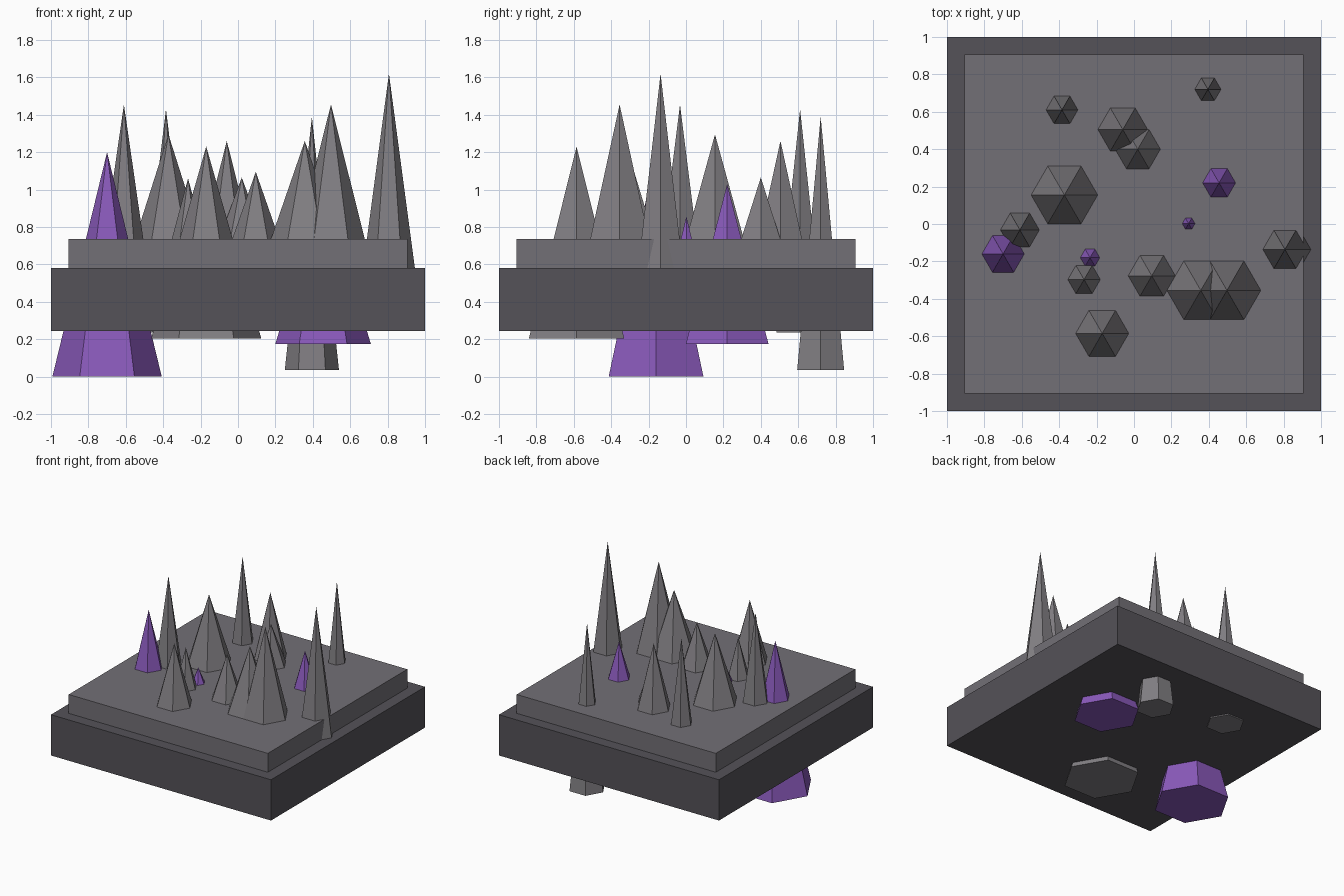
import bpy
from math import pi

if "Cube" in bpy.data.objects:
    bpy.data.objects.remove(bpy.data.objects["Cube"])


def material(name, rgb):
    m = bpy.data.materials.new(name)
    m.diffuse_color = (*rgb, 1)
    m.use_nodes = True
    m.node_tree.nodes["Principled BSDF"].inputs["Base Color"].default_value = m.diffuse_color
    return m


STONE = material("stone", (0.22, 0.21, 0.225))
PLATE = material("plate_grey", (0.17, 0.16, 0.18))
DARK = material("base_dark", (0.09, 0.085, 0.098))
PURPLE = material("crystal_purple", (0.25, 0.1, 0.49))

TOP = 0.735   # height of the ground surface


def slab(name, half, z0, z1, mat):
    bpy.ops.mesh.primitive_cube_add(size=1, location=(0, 0, (z0 + z1) / 2))
    o = bpy.context.object
    o.name = name
    o.scale = (2 * half, 2 * half, z1 - z0)
    bpy.ops.object.transform_apply(location=False, rotation=False, scale=True)
    o.data.materials.append(mat)


def spike(name, x, y, tip, r_top, base, mat):
    """Six-sided cone; r_top is its radius where it leaves the ground surface."""
    radius = r_top * (tip - base) / (tip - TOP)
    bpy.ops.mesh.primitive_cone_add(vertices=6, radius1=radius, radius2=0,
                                    depth=tip - base, rotation=(0, 0, pi / 2),
                                    location=(x, y, (tip + base) / 2))
    o = bpy.context.object
    o.name = name
    o.data.materials.append(mat)


# stepped square base
slab("base_slab", 1.0, 0.245, 0.58, DARK)
slab("ground_plate", 0.905, 0.56, TOP, PLATE)

# stone spikes: x, y, tip height, radius at ground, bottom height
stone = [
    (0.395, 0.72, 1.39, 0.070, 0.035),
    (-0.385, 0.61, 1.43, 0.085, 0.235),
    (-0.17, -0.585, 1.23, 0.142, 0.205),
    (-0.06, 0.505, 1.26, 0.133, 0.40),
    (0.02, 0.40, 1.065, 0.121, 0.40),
    (-0.372, 0.155, 1.295, 0.178, 0.40),
    (-0.61, -0.032, 1.455, 0.104, 0.40),
    (-0.267, -0.297, 1.06, 0.087, 0.40),
    (0.095, -0.277, 1.095, 0.126, 0.40),
    (0.357, -0.355, 1.26, 0.181, 0.40),
    (0.497, -0.355, 1.455, 0.181, 0.40),
    (0.807, -0.136, 1.62, 0.118, 0.40),
]
for i, s in enumerate(stone):
    spike(f"stone_spike_{i + 1}", *s, STONE)

# purple crystals
crystals = [
    (-0.70, -0.16, 1.20, 0.1133, 0.0),
    (0.455, 0.22, 1.03, 0.088, 0.175),
    (-0.235, -0.18, 0.86, 0.052, 0.40),
    (0.292, 0.002, 0.857, 0.034, 0.40),
]
for i, s in enumerate(crystals):
    spike(f"purple_crystal_{i + 1}", *s, PURPLE)
